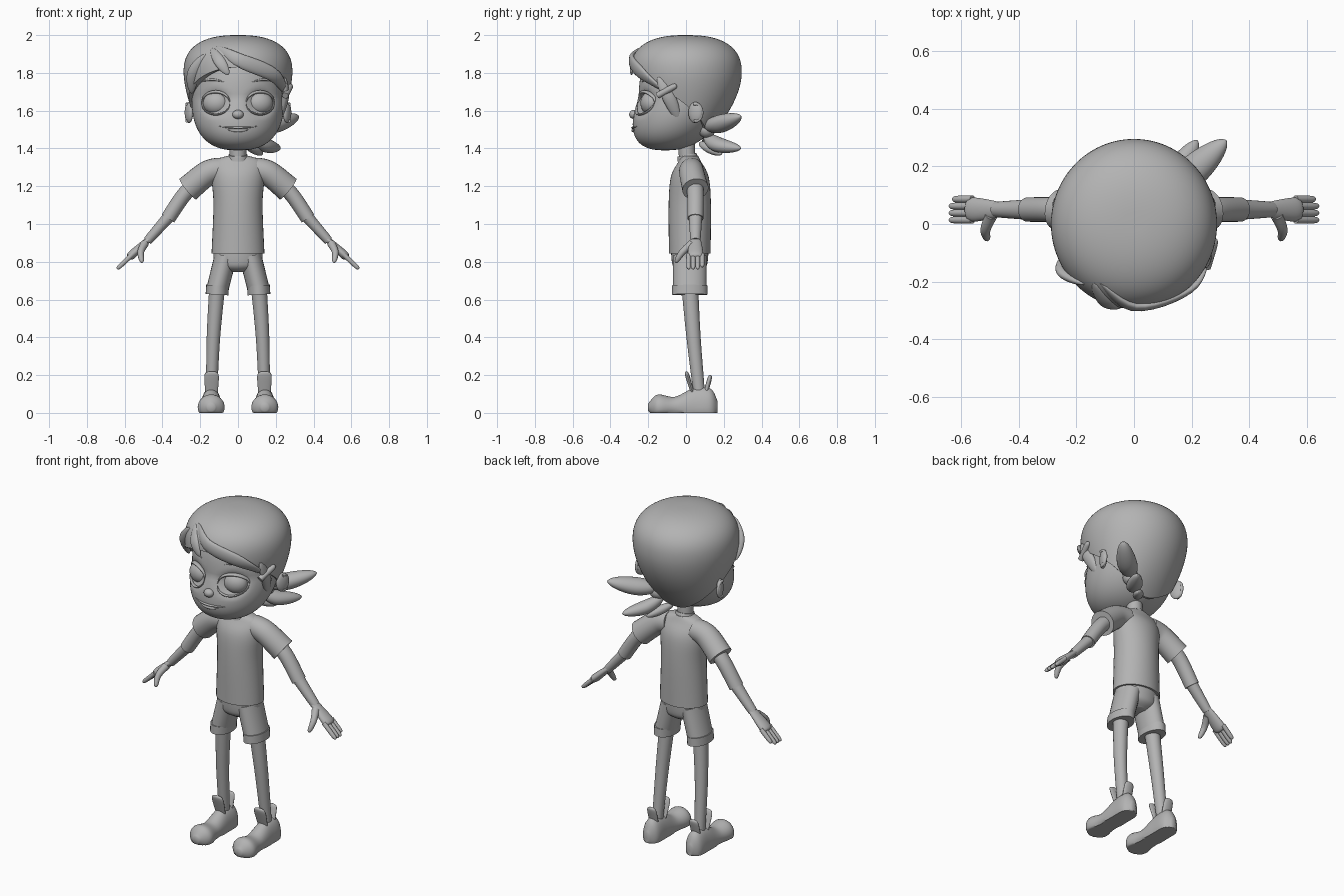
import bpy, bmesh
from math import sin, cos, pi, radians, sqrt, hypot
from mathutils import Vector, Matrix

cube = bpy.data.objects.get("Cube")
if cube:
    bpy.data.objects.remove(cube, do_unlink=True)

clay_colour = (.45, .45, .45, 1)
clay = bpy.data.materials.new("clay_grey")
clay.use_nodes = True
clay.diffuse_color = clay_colour
clay.node_tree.nodes["Principled BSDF"].inputs["Base Color"].default_value = clay_colour
parts = []
X_AXIS, Y_AXIS, Z_AXIS = Matrix.Identity(3)


def finish(bm, name, mirror=False):
    bmesh.ops.recalc_face_normals(bm, faces=bm.faces[:])
    mesh = bpy.data.meshes.new(name)
    bm.to_mesh(mesh)
    bm.free()
    mesh.materials.append(clay)
    ob = bpy.data.objects.new(name, mesh)
    bpy.context.collection.objects.link(ob)
    if mirror:
        ob.modifiers.new("mirror", 'MIRROR').use_mirror_merge = False
    parts.append(ob)
    return ob


def spline(keys, t):
    """Smooth curve through the keys, with t running from 0 to 1."""
    last = len(keys) - 1
    i = min(int(t * last), last - 1)
    f = t * last - i
    before, start, end, after = (keys[max(0, min(j, last))] for j in range(i - 1, i + 3))
    return [b + f * (c - a + f * (2 * a - 5 * b + 4 * c - d + f * (3 * b - a - 3 * c + d))) / 2
            for a, b, c, d in zip(before, start, end, after)]


def loft(name, rows, ref=Y_AXIS, axis=None, sides=24, mirror=False, on_ground=False):
    """Skin of elliptical rings; a row is a centre, the radius along ref and the other radius."""
    bm = bmesh.new()
    rings = []
    for j, (centre, along, across) in enumerate(rows):
        ahead, behind = rows[min(j + 1, len(rows) - 1)][0], rows[max(j - 1, 0)][0]
        tangent = axis or (ahead - behind).normalized()
        u = (ref - tangent * ref.dot(tangent)).normalized()
        v = tangent.cross(u)
        ring = []
        for k in range(sides):
            angle = 2 * pi * k / sides
            co = centre + u * max(along, .001) * cos(angle) + v * max(across, .001) * sin(angle)
            if on_ground:
                co.z = max(co.z, 0)
            ring.append(bm.verts.new(co))
        rings.append(ring)
    for lower, upper in zip(rings, rings[1:]):
        for k in range(sides):
            bm.faces.new((lower[k - 1], lower[k], upper[k], upper[k - 1]))
    bm.faces.new(rings[0])
    bm.faces.new(rings[-1])
    return finish(bm, name, mirror)


def blunt(t):
    return 1


def rounded(t):
    return sqrt(1 - t ** 8)


def pointed(t):
    return max(0, sin(pi * t)) ** .7


def limb(name, points, start, end, flat=1, shape=blunt, ref=Y_AXIS, mirror=True):
    """Tapered tube along a smooth path, with its end formed by shape."""
    rows = []
    for i in range(25):
        t = sin(pi / 2 * i / 24)
        radius = (start + (end - start) * t) * shape(t)
        rows.append((Vector(spline(points, t)), radius, radius * flat))
    loft(name, rows, ref, mirror=mirror)


def stack(name, keys, y=.02):
    """Upright body from heights, half widths and half depths."""
    rows = []
    for i in range(21):
        z, width, depth = spline(keys, i / 20)
        rows.append((Vector((0, y, z)), depth, width))
    loft(name, rows, axis=Z_AXIS, sides=36)


def ball(name, centre, size, mirror=False, turn=0):
    bm = bmesh.new()
    matrix = Matrix.Translation(centre) @ Matrix.Rotation(radians(turn), 4, 'Z') @ Matrix.Diagonal((*size, 1))
    bmesh.ops.create_uvsphere(bm, u_segments=28, v_segments=18, radius=1, matrix=matrix)
    return finish(bm, name, mirror)


# Head: a squarish egg with the jaw carried forward
def head_ring(d):
    swell = max(0, 1 - abs(d) ** 2.5) ** .4
    return Vector((0, -.01 - .1 * max(0, -d), 1.67 + .28 * d)), .24 * swell, .245 * swell


def face_y(x, z):
    centre, depth, width = head_ring((z - 1.67) / .28)
    return centre.y - depth * sqrt(max(0, 1 - (x / width) ** 2))


# Shallow eye sockets pressed into the face
EYE_X, EYE_Z = .118, 1.64
head = loft("head", [head_ring(-cos(pi * i / 48)) for i in range(49)], axis=Z_AXIS, sides=64)
for vert in head.data.vertices:
    reach = hypot(abs(vert.co.x) - EYE_X, vert.co.z - EYE_Z) / .08
    if vert.co.y < 0 and reach < 1:
        vert.co.y += .03 * (1 - reach ** 2)


def face_strip(name, path, radius, flat=1, mirror=True):
    """Thin ridge lying on the face, where path gives x and z for t from 0 to 1."""
    points = []
    for i in range(13):
        x, z = path(i / 12)
        points.append((x, face_y(x, z), z))
    limb(name, points, radius, radius, flat, pointed, mirror=mirror)


# Facial features
def eyelid(height):
    return lambda t: (EYE_X - .075 * cos(pi * t), EYE_Z + height * sin(pi * t))


def smile(width, z):
    return lambda t: (width * (2 * t - 1), z + .007 * (2 * t - 1) ** 2)


ball("eyeball", (EYE_X, -.19, EYE_Z), (.068, .05, .06), True, 15)
face_strip("upper_eyelid", eyelid(.06), .014, .6)
face_strip("lower_eyelid", eyelid(-.06), .009, .6)
face_strip("eyebrow", lambda t: (.075 + .125 * t, 1.752 + .012 * sin(pi * t)), .006)
face_strip("mouth", smile(.1, 1.51), .009, .7, False)
face_strip("lower_lip", smile(.06, 1.495), .009, 1, False)
ball("nose", (0, -.275, 1.58), (.03, .026, .024))

# Ears with raised rims
EAR = Vector((.26, .05, 1.59))
ball("ear", EAR, (.018, .04, .056), True, -22)
turns = [pi * (i / 6 - .1) for i in range(8)]
limb("ear_rim", [EAR + Vector((.01, .034 * sin(a), .046 * cos(a))) for a in turns],
     .008, .008, ref=X_AXIS)


# Hair: a dome above its widest line, drawn in to the nape below it
def hair_point(degrees, z, scale=1):
    if z > 1.8:
        width = depth = max(0, 1 - ((z - 1.8) / .2) ** 2.5) ** .4
    else:
        drop = (1.8 - z) / .42
        width, depth = 1 - .5 * drop ** 1.6, 1 - .85 * drop ** 1.8
    angle = radians(degrees)
    return Vector((.288 * width * scale * sin(angle), -.295 * depth * scale * cos(angle), z))


ROWS, COLUMNS = 30, 120
bm = bmesh.new()
columns = []
for i in range(COLUMNS):
    degrees = 360 * i / COLUMNS
    edge = 1.63 + .2 * cos(radians(degrees))
    column = [bm.verts.new(hair_point(degrees, edge, .85))]
    for j in range(ROWS):
        column.append(bm.verts.new(hair_point(degrees, edge + (2 - edge) * sin(pi / 2 * j / ROWS))))
    columns.append(column)
for i in range(COLUMNS):
    left, right = columns[i - 1], columns[i]
    for j in range(ROWS):
        bm.faces.new((left[j], right[j], right[j + 1], left[j + 1]))
bm.faces.new([column[-1] for column in columns])
finish(bm, "hair_cap")


# Swept fringe and loose locks, placed by angle and height on the hair
def strand(name, places, radius, flat):
    points = [hair_point(degrees, z) for degrees, z in places]
    limb(name, points, radius, radius, flat, pointed, mirror=False)


strand("fringe_sweep", [(-30, 1.94), (0, 1.87), (40, 1.79), (70, 1.69)], .018, 2.2)
strand("fringe_tip", [(-35, 1.93), (-20, 1.86), (-10, 1.79)], .015, 2)
strand("temple_lock", [(-40, 1.9), (-55, 1.8), (-65, 1.69)], .02, 1.6)
strand("side_lock", [(60, 1.78), (70, 1.67), (80, 1.54)], .035, .55)
limb("hair_clip", [(.25, -.15, 1.68), (.28, -.05, 1.735)], .017, .017, shape=rounded, mirror=False)


# Side ponytail
def tuft(name, points, radius):
    limb(name, points, radius, radius, .85, pointed, mirror=False)


ball("hair_tie", (.11, .11, 1.5), (.05, .045, .045))
tuft("upper_tuft", [(.1, .1, 1.52), (.2, .18, 1.53), (.32, .29, 1.57)], .055)
tuft("lower_tuft", [(.08, .1, 1.47), (.14, .17, 1.42), (.22, .29, 1.4)], .045)
tuft("nape_tuft", [(.03, .07, 1.43), (.13, .19, 1.37)], .03)

# Neck and shirt
limb("neck", [(0, .01, 1.3), (0, 0, 1.45)], .043, .045, mirror=False)
limb("collar", [(0, .01, 1.34), (0, .005, 1.366)], .057, .05, mirror=False)
stack("shirt", [(.845, .14, .11), (1.1, .13, .112), (1.25, .14, .1), (1.33, .13, .06), (1.36, .06, .045)])
SLEEVE_END = Vector((.265, .05, 1.185))
limb("sleeve", [(.08, .03, 1.29), (.16, .03, 1.27), SLEEVE_END], .062, .07)

# Arms and hands
ELBOW, WRIST = Vector((.37, .05, 1.03)), Vector((.48, .05, .91))
KNUCKLES, FINGERTIPS = Vector((.58, .05, .82)), Vector((.64, .05, .762))
limb("upper_arm", [(.2, .045, 1.24), SLEEVE_END.lerp(ELBOW, .2), ELBOW], .045, .042, .93)
limb("forearm", [ELBOW.lerp(SLEEVE_END, .1), WRIST], .037, .026, .9)
limb("palm", [WRIST.lerp(ELBOW, .1), KNUCKLES], .026, .05, .55, rounded)
for i, finger in enumerate(("index", "middle", "ring", "little")):
    spread = Y_AXIS * .024 * (i - 1.5)
    tip = FINGERTIPS.lerp(KNUCKLES, .2 if finger == "little" else 0)
    limb(finger + "_finger", [WRIST.lerp(KNUCKLES, .8) + spread, tip + spread], .013, .012, 1, rounded)
limb("thumb", [(.495, .03, .895), (.515, -.02, .85), (.508, -.055, .795)], .022, .013, 1, rounded, X_AXIS)

# Shorts with rolled cuffs
stack("shorts_seat", [(.745, .05, .05), (.78, .12, .09), (.87, .13, .1)])
limb("shorts_leg", [(.065, .02, .83), (.11, .02, .65)], .09, .088, .66)
limb("shorts_cuff", [(.108, .02, .675), (.111, .02, .626)], .093, .093, .65)

# Legs
limb("leg", [(.11, .02, .67), (.13, .04, .4), (.14, .07, .1)], .045, .03, .95)

# Shoes: stations from heel to toe giving y, half width and height
SHOE = [(.168, .015, .06), (.13, .05, .128), (.04, .054, .13), (-.06, .057, .085), (-.15, .07, .097), (-.2, .02, .05)]
sole = .03
rows = []
for i in range(31):
    y, width, height = spline(SHOE, i / 30)
    rows.append((Vector((.142, y, sole)), width, height - sole))
loft("shoe", rows, X_AXIS, Y_AXIS, 32, mirror=True, on_ground=True)
limb("shoe_tongue", [(.14, .04, .09), (.14, 0, .22)], .03, .044, .3, rounded, X_AXIS)
limb("heel_tab", [(.14, .1, .09), (.14, .13, .2)], .03, .032, .4, rounded, X_AXIS)

# Smooth shading with crisp rims
bpy.ops.object.select_all(action='DESELECT')
for ob in parts:
    ob.select_set(True)
bpy.context.view_layer.objects.active = head
bpy.ops.object.shade_smooth_by_angle(angle=radians(45))
